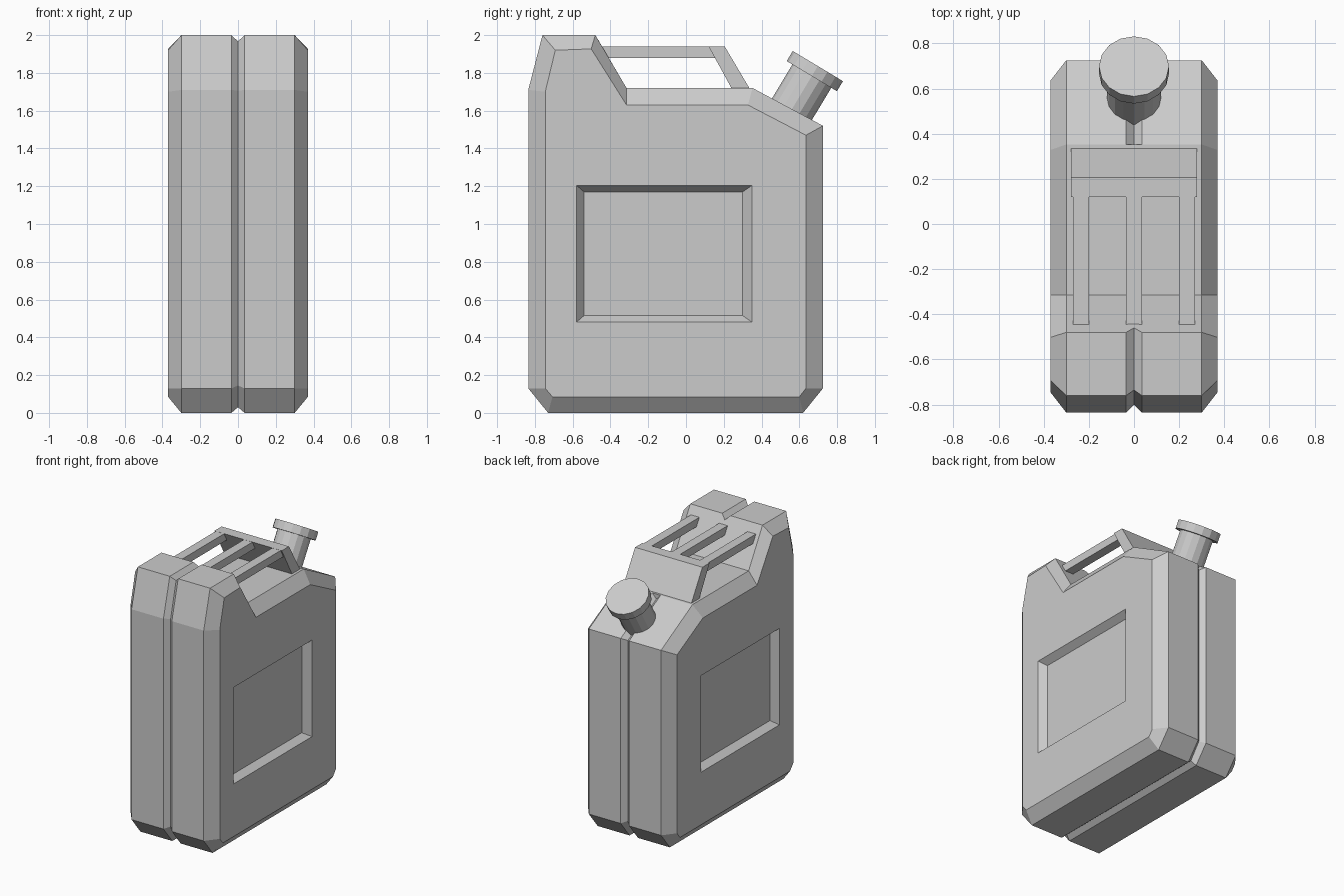
import bpy, bmesh
from math import radians
from mathutils import Matrix, Vector

if "Cube" in bpy.data.objects:
    bpy.data.objects.remove(bpy.data.objects["Cube"])


def loft(name, sections):
    """Skin matching (y, z) profiles placed at successive x positions."""
    bm = bmesh.new()
    rings = [[bm.verts.new((x, y, z)) for y, z in prof] for x, prof in sections]
    n = len(rings[0])
    for a, b in zip(rings, rings[1:]):
        for i in range(n):
            j = (i + 1) % n
            bm.faces.new((a[i], a[j], b[j], b[i]))
    bm.faces.new(rings[0])
    bm.faces.new(rings[-1])
    bmesh.ops.remove_doubles(bm, verts=bm.verts[:], dist=0.0005)
    bmesh.ops.recalc_face_normals(bm, faces=bm.faces[:])
    mesh = bpy.data.meshes.new(name)
    bm.to_mesh(mesh)
    bm.free()
    obj = bpy.data.objects.new(name, mesh)
    bpy.context.collection.objects.link(obj)
    return obj


def rect(y0, y1, z0, z1):
    return [(y0, z0), (y1, z0), (y1, z1), (y0, z1)]


# Body: side profile, smaller profile for the chamfered flanks, seam profile
# (the repeated shoulder point closes the seam groove before the flat top)
outer = [(-0.73, 0), (0.62, 0), (0.725, 0.13), (0.725, 1.52), (0.352, 1.72), (0.352, 1.72),
         (-0.315, 1.72), (-0.48, 2.0), (-0.76, 2.0), (-0.835, 1.71), (-0.835, 0.13)]
flank = [(-0.707, 0.085), (0.60, 0.085), (0.635, 0.13), (0.635, 1.47), (0.328, 1.63), (0.328, 1.63),
         (-0.315, 1.63), (-0.502, 1.927), (-0.692, 1.92), (-0.745, 1.70), (-0.745, 0.13)]
seam = [(-0.715, 0.03), (0.605, 0.03), (0.69, 0.145), (0.69, 1.50), (0.352, 1.682), (0.352, 1.72),
        (-0.315, 1.72), (-0.46, 1.967), (-0.735, 1.967), (-0.80, 1.705), (-0.80, 0.145)]
body = loft("body", [(-0.37, flank), (-0.30, outer), (-0.035, outer), (0, seam),
                     (0.035, outer), (0.30, outer), (0.37, flank)])

# Recessed side panels with sloped walls
for side, s in (("left", -1), ("right", 1)):
    cutter = loft(side + "_panel_cutter", [(s * 0.32, rect(-0.54, 0.30, 0.515, 1.17)),
                                           (s * 0.42, rect(-0.62, 0.40, 0.445, 1.24))])
    cutter.hide_render = True
    cutter.hide_set(True)
    mod = body.modifiers.new(side + "_panel", 'BOOLEAN')
    mod.operation = 'DIFFERENCE'
    mod.solver = 'EXACT'
    mod.object = cutter

# Handle: slanted rear plate and three bars
plate = [(0.251, 1.70), (0.347, 1.70), (0.205, 1.94), (0.12, 1.94)]
loft("handle_plate", [(-0.28, plate), (0.28, plate)])
bar = rect(-0.47, 0.16, 1.88, 1.939)
for label, x in (("left", -0.235), ("middle", 0), ("right", 0.235)):
    loft(label + "_handle_bar", [(x - 0.035, bar), (x + 0.035, bar)])

# Spout neck and cap on a tilted axis
tilt = Matrix.Rotation(radians(-31), 4, 'X')
axis = tilt.to_3x3() @ Vector((0, 0, 1))
cap_top = Vector((0, 0.698, 1.836))


def tilted_cylinder(name, radius, start, end, sides=16):
    """Cylinder between two distances below the cap top."""
    bm = bmesh.new()
    mat = Matrix.Translation(cap_top - axis * (start + end) / 2) @ tilt
    bmesh.ops.create_cone(bm, cap_ends=True, segments=sides, radius1=radius,
                          radius2=radius, depth=end - start, matrix=mat)
    mesh = bpy.data.meshes.new(name)
    bm.to_mesh(mesh)
    bm.free()
    bpy.context.collection.objects.link(bpy.data.objects.new(name, mesh))


tilted_cylinder("cap", 0.155, 0, 0.062)
tilted_cylinder("spout_neck", 0.12, 0.05, 0.31)
